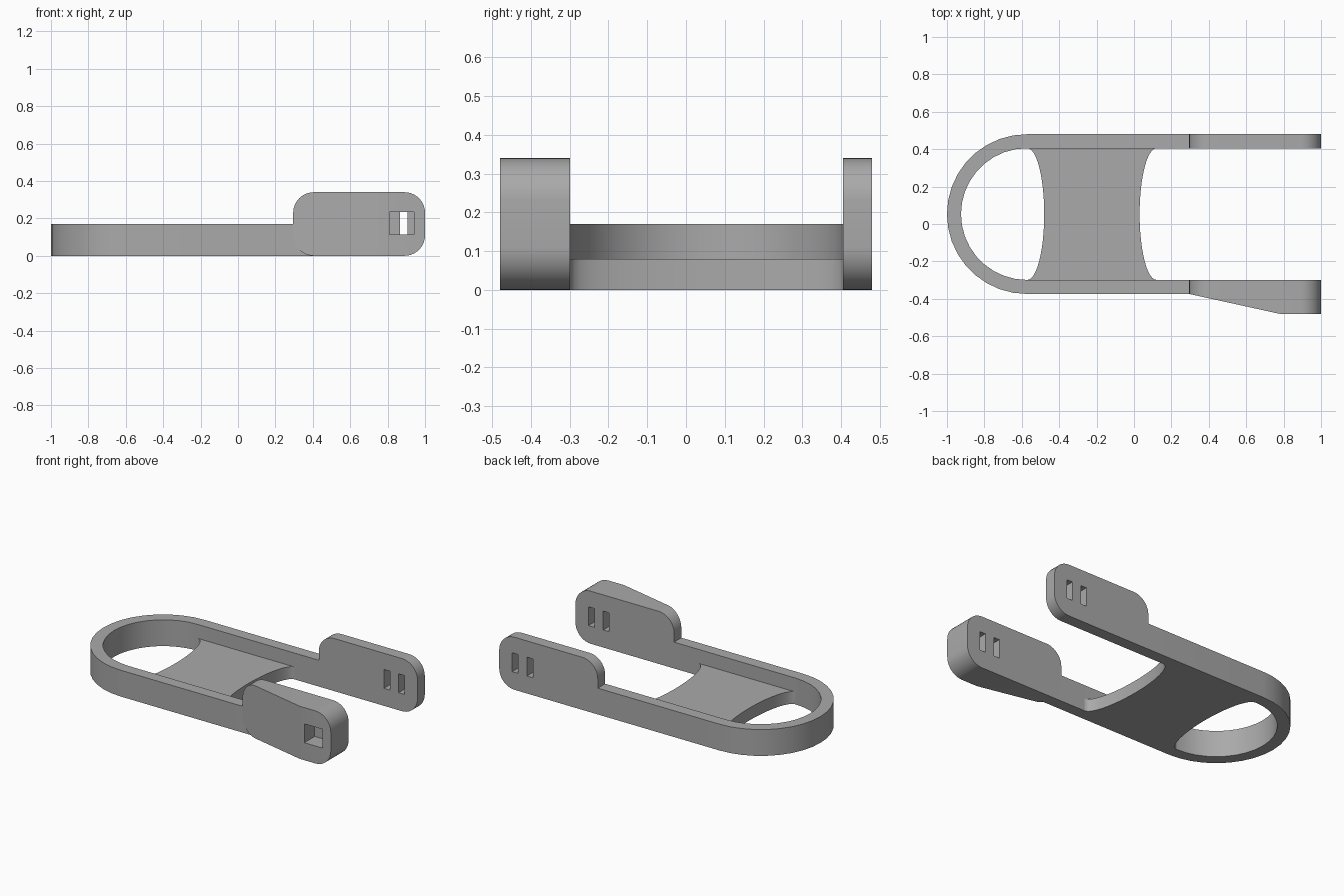
import bpy, bmesh, math
from mathutils import Vector

if "Cube" in bpy.data.objects:
    bpy.data.objects.remove(bpy.data.objects["Cube"])

# One plain grey for every part
grey = bpy.data.materials.new("plain grey")
grey.use_nodes = True
grey.diffuse_color = (0.4, 0.4, 0.4, 1)
grey.node_tree.nodes["Principled BSDF"].inputs["Base Color"].default_value = (0.4, 0.4, 0.4, 1)

MID_Y = 0.053          # centre line of the frame
OUTER, INNER = 0.427, 0.352
BEND_X = -0.573        # where the round end starts
PAD_X, PAD_TOP = 0.295, 0.34
RADIUS = 0.11
JOINT_X = PAD_X + RADIUS


def prism(name, outline, depth, trim=None):
    """Extrude a closed 3D outline by a vector, optionally trimmed by a plane."""
    bm = bmesh.new()
    face = bm.faces.new([bm.verts.new(p) for p in outline])
    new = bmesh.ops.extrude_face_region(bm, geom=[face])["geom"]
    verts = [v for v in new if isinstance(v, bmesh.types.BMVert)]
    bmesh.ops.translate(bm, verts=verts, vec=depth)
    if trim:
        geom = bm.verts[:] + bm.edges[:] + bm.faces[:]
        cut = bmesh.ops.bisect_plane(bm, geom=geom, plane_co=trim[0], plane_no=trim[1],
                                     clear_outer=True)["geom_cut"]
        bmesh.ops.contextual_create(bm, geom=[e for e in cut if isinstance(e, bmesh.types.BMEdge)])
    bmesh.ops.recalc_face_normals(bm, faces=bm.faces[:])
    mesh = bpy.data.meshes.new(name)
    bm.to_mesh(mesh)
    bm.free()
    mesh.materials.append(grey)
    obj = bpy.data.objects.new(name, mesh)
    bpy.context.collection.objects.link(obj)
    return obj


def activate(obj):
    bpy.ops.object.select_all(action='DESELECT')
    obj.select_set(True)
    bpy.context.view_layer.objects.active = obj


def smooth(obj):
    activate(obj)
    bpy.ops.object.shade_smooth_by_angle(angle=math.radians(30))


def cut_box(obj, x0, x1, y0, y1, z0=0.113, z1=0.235):
    """Cut a rectangular hole and remove the cutter afterwards."""
    cutter = prism("hole_cutter", [(x0, y0, z0), (x1, y0, z0), (x1, y0, z1), (x0, y0, z1)],
                   (0, y1 - y0, 0))
    cutter.hide_render = True
    mod = obj.modifiers.new("hole", 'BOOLEAN')
    mod.operation, mod.solver, mod.object = 'DIFFERENCE', 'EXACT', cutter
    activate(obj)
    bpy.ops.object.modifier_apply(modifier=mod.name)
    bpy.data.objects.remove(cutter)


def half_ring(radius, steps=18):
    angles = [math.pi / 2 + math.pi * i / steps for i in range(steps + 1)]
    return [(BEND_X + radius * math.cos(a), MID_Y + radius * math.sin(a), 0) for a in angles]


def pad_outline(y):
    """Rounded rectangle standing in the xz plane."""
    points = []
    corners = [(1 - RADIUS, PAD_TOP - RADIUS), (JOINT_X, PAD_TOP - RADIUS),
               (JOINT_X, RADIUS), (1 - RADIUS, RADIUS)]
    for k, (cx, cz) in enumerate(corners):
        for i in range(11):
            a = math.pi / 2 * (k + i / 10)
            points.append((cx + RADIUS * math.cos(a), y, cz + RADIUS * math.sin(a)))
    return points


# U-shaped frame: two straight arms joined by a round end
outer = [(JOINT_X, MID_Y + OUTER, 0)] + half_ring(OUTER) + [(JOINT_X, MID_Y - OUTER, 0)]
inner = [(JOINT_X, MID_Y + INNER, 0)] + half_ring(INNER) + [(JOINT_X, MID_Y - INNER, 0)]
smooth(prism("frame", outer + inner[::-1], (0, 0, 0.17)))

# Cross plate with elliptical hollows on both edges
steps = 24
angles = [math.pi * (i / steps - 0.5) for i in range(steps + 1)]
curve = [(0.09 * (1 - math.cos(a)), MID_Y + INNER * math.sin(a)) for a in angles]
right_edge = [(0.03 + d, y, 0) for d, y in curve]
left_edge = [(-0.48 - d, y, 0) for d, y in reversed(curve)]
smooth(prism("cross_plate", right_edge + left_edge, (0, 0, 0.08)))

# Back pad with two through slots
slots = [(0.76, 0.802), (0.865, 0.907)]
back_pad = prism("back_pad", pad_outline(MID_Y + INNER), (0, OUTER - INNER, 0))
for x0, x1 in slots:
    cut_box(back_pad, x0, x1, 0.3, 0.6)
smooth(back_pad)

# Front pad, thickened outward by a wedge
face_y = MID_Y - OUTER
slope = Vector((-0.1, -0.455, 0)).normalized()
front_pad = prism("front_pad", pad_outline(MID_Y - INNER), (0, -0.48 - (MID_Y - INNER), 0),
                  trim=((PAD_X, face_y, 0), slope))
# One blind slot, one through slot, and a wide recess on the outside
cut_box(front_pad, *slots[0], face_y, -0.2)
cut_box(front_pad, *slots[1], -0.6, -0.2)
cut_box(front_pad, 0.81, 0.94, -0.6, face_y)
smooth(front_pad)
